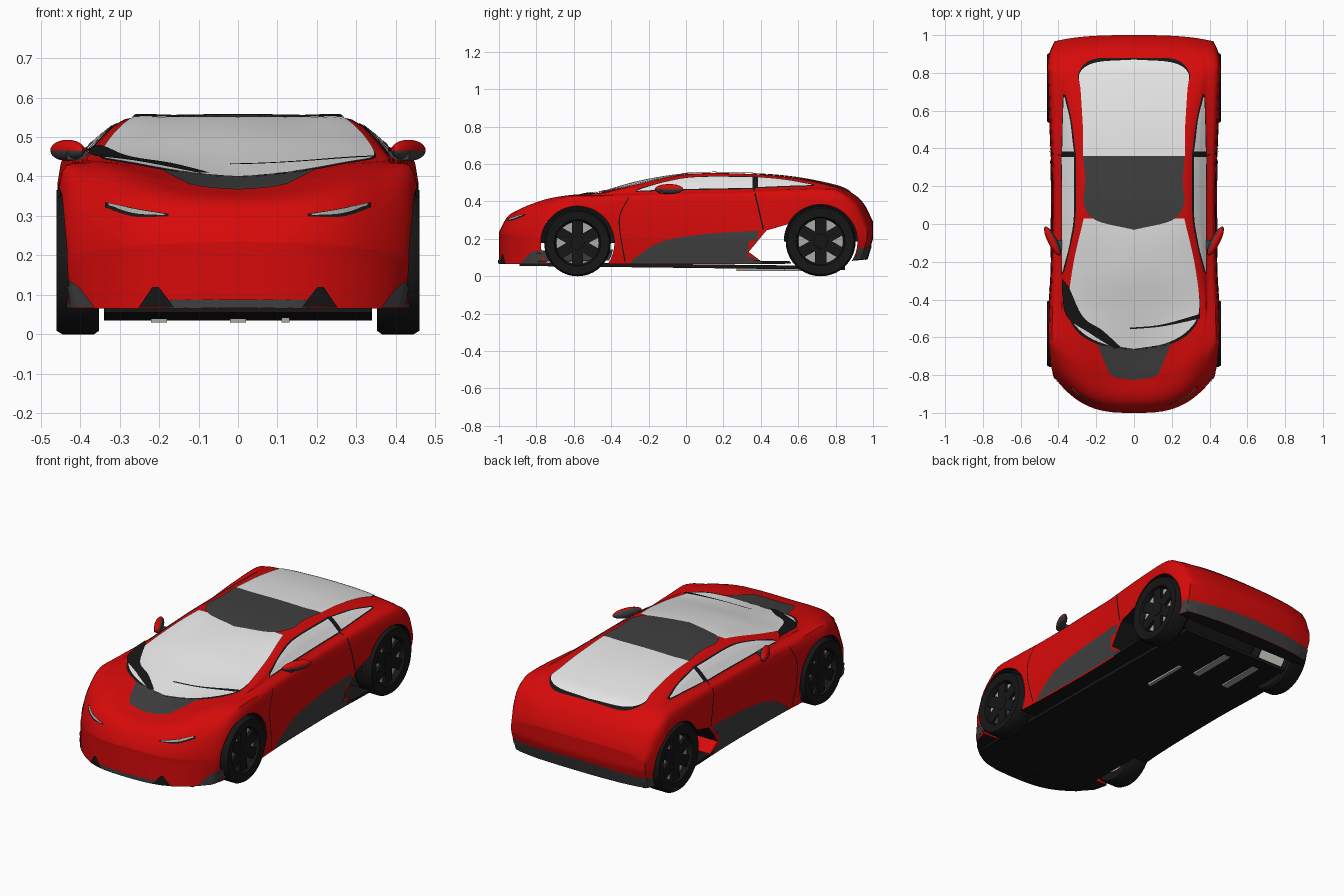
import bpy, bmesh, math
from mathutils import Vector, Matrix
from mathutils.bvhtree import BVHTree

if "Cube" in bpy.data.objects:
    bpy.data.objects.remove(bpy.data.objects["Cube"])


def material(name, rgb):
    m = bpy.data.materials.new(name)
    m.use_nodes = True
    m.diffuse_color = (*rgb, 1)
    m.node_tree.nodes["Principled BSDF"].inputs["Base Color"].default_value = (*rgb, 1)
    return m


RED = material("red paint", (.68, .003, .003))
GLASS = material("pale glass", (.8, .8, .8))
GREY = material("dark grey trim", (.05, .05, .05))
BLACK = material("black", (.008, .008, .008))
SILVER = material("silver", (.4, .4, .38))


def finish(name, bm, *mats, angle=35):
    mesh = bpy.data.meshes.new(name)
    bm.to_mesh(mesh)
    bm.free()
    ob = bpy.data.objects.new(name, mesh)
    bpy.context.collection.objects.link(ob)
    for m in mats:
        mesh.materials.append(m)
    shade(ob, angle)
    return ob


def shade(ob, angle):
    for o in bpy.context.selected_objects:
        o.select_set(False)
    ob.select_set(True)
    bpy.context.view_layer.objects.active = ob
    bpy.ops.object.shade_smooth_by_angle(angle=math.radians(angle))


def smooth(xs, ys, x):
    """Smooth curve through the points (xs, ys)."""
    n = len(xs)
    i = max(0, min(n - 2, sum(1 for v in xs if v <= x) - 1))
    slope = lambda k: ((ys[min(k + 1, n - 1)] - ys[max(k - 1, 0)])
                       / (xs[min(k + 1, n - 1)] - xs[max(k - 1, 0)]))
    h = xs[i + 1] - xs[i]
    u = (x - xs[i]) / h
    return ((1 + 2 * u) * (1 - u) ** 2 * ys[i] + u * (1 - u) ** 2 * h * slope(i)
            + u * u * (3 - 2 * u) * ys[i + 1] + u * u * (u - 1) * h * slope(i + 1))


def path(points, steps):
    """Resample a short list of points as a smooth path."""
    ks = range(len(points))
    return [tuple(smooth(ks, c, s / steps) for c in zip(*points))
            for s in range((len(points) - 1) * steps + 1)]


def add_grid(bm, rows):
    vs = [[bm.verts.new(p) if p is not None else None for p in r] for r in rows]
    for a, b in zip(vs, vs[1:]):
        for q in zip(a, a[1:], b[1:], b):
            if None not in q:
                bm.faces.new(q)


# Body curves along the length: widths and heights of the section
T = [-1, -.95, -.82, -.66, -.45, -.25, 0, .25, .55, .8, .88, .95, 1]
WIDE = [.425, .443, .452, .458, .453, .442, .437, .437, .45, .46, .46, .445, .42]
SHOULDER = [.205, .315, .385, .41, .41, .41, .415, .42, .435, .435, .41, .36, .265]
BELT = [.34, .35, .365, .38, .388, .388, .387, .387, .385, .385, .38, .36, .33]
BELT_Z = [.216, .328, .4, .43, .437, .445, .455, .46, .472, .468, .435, .38, .28]
RAIL = [.26, .27, .28, .31, .362, .337, .295, .29, .305, .335, .325, .3, .26]
RAIL_Z = [.226, .335, .402, .43, .447, .487, .537, .543, .525, .478, .44, .385, .287]
MID_Z = [.235, .325, .365, .396, .45, .506, .546, .55, .532, .485, .45, .39, .292]


def place(t, x, z):
    """Round the nose and tail in plan and tuck the tail in below."""
    ease = lambda u: u * u * (3 - 2 * u) if u > 0 else 0
    side = (abs(x) / .45) ** 3
    tail = ease((t - .7) / .3)
    return Vector((x, t + .23 * ease((-t - .5) * 2) * side - tail * (.04 * side + .3 * max(0, .2 - z)), z))


def section(t):
    w, s, b, bz, r, rz, cz = (smooth(T, c, t) for c in
                              (WIDE, SHOULDER, BELT, BELT_Z, RAIL, RAIL_Z, MID_Z))
    low = .065 + .025 * max(0, t) ** 4
    half = [(w * .97, low), (w * .99, min(.15, s * .55)), (w, min(.23, s * .8)), (w * .975, s),
            (b, bz), (r, rz), (r * .55, rz * .35 + cz * .65)]
    return path(half + [(0, cz)] + [(-x, z) for x, z in reversed(half)], 4)


def across(t, x, z):
    return [place(t, x * (1 - k / 8), z) for k in range(17)]


# Closed body shell: skin, underside and both end faces
stations = [-1 + k / 50 for k in range(101)]
sections = [section(t) for t in stations]
bm = bmesh.new()
add_grid(bm, [[place(t, *p) for p in s] for t, s in zip(stations, sections)])
add_grid(bm, [across(t, *s[0]) for t, s in zip(stations, sections)])
for k in (0, -1):
    middle = len(sections[k]) // 2
    add_grid(bm, [across(stations[k], *p) for p in sections[k][:middle + 1]])
bmesh.ops.remove_doubles(bm, verts=bm.verts, dist=1e-5)
bmesh.ops.dissolve_degenerate(bm, edges=bm.edges, dist=1e-6)
bmesh.ops.recalc_face_normals(bm, faces=bm.faces)
body = finish("body", bm, RED, BLACK)

# Wheel arches and side scoops cut through the shell
WHEELS = {"front": (-.58, .178), "rear": (.72, .187)}
ARCH = .197
scoop = [(.4, .082), (.335, .13), (.43, .245), (.62, .3), (.62, .082)]
outlines = [scoop]
for y, r in WHEELS.values():
    turn = [math.tau * (k + .5) / 48 for k in range(48)]
    outlines.append([(y + ARCH * math.cos(a), r + ARCH * math.sin(a)) for a in turn])
for outline in outlines:
    bm = bmesh.new()
    face = bm.faces.new([bm.verts.new((-.7, y, z)) for y, z in outline])
    new = bmesh.ops.extrude_face_region(bm, geom=[face])["geom"]
    bmesh.ops.translate(bm, vec=(1.4, 0, 0), verts=[v for v in new if isinstance(v, bmesh.types.BMVert)])
    bmesh.ops.recalc_face_normals(bm, faces=bm.faces)
    cutter = finish("arch_cutter", bm)
    cutter.hide_render = True
    cut = body.modifiers.new("cut", "BOOLEAN")
    cut.operation, cut.solver, cut.object = "DIFFERENCE", "EXACT", cutter
    bpy.context.view_layer.objects.active = body
    bpy.ops.object.modifier_apply(modifier="cut")
    bpy.data.objects.remove(cutter)
for f in body.data.polygons:
    n, c = f.normal, f.center
    inside = abs(n.x) < .35 and n.z < .3 and -.79 < c.y < .93 and c.z < .395
    ledge = .34 < c.y < .6 and c.z < .09
    f.material_index = int(inside or ledge or n.z < -.6)
shade(body, 35)

bm = bmesh.new()
bm.from_mesh(body.data)
tree = BVHTree.FromBMesh(bm)
bm.free()

# Direction of view and the spot it starts from, for laying plates on the body
VIEWS = {"top": ((0, 0, -1), lambda u, v: (u, v, 2)),
         "front": ((0, 1, 0), lambda u, v: (u, -2, v)),
         "back": ((0, -1, 0), lambda u, v: (u, 2, v)),
         "left": ((-1, 0, 0), lambda u, v: (2, u, v)),
         "right": ((1, 0, 0), lambda u, v: (-2, u, v))}


def project(view, u, v, lift):
    ray, start = VIEWS[view]
    hit, normal, _, _ = tree.ray_cast(Vector(start(u, v)), Vector(ray))
    if hit is None or (view in ("left", "right") and abs(hit.x) < .2):
        return None
    return hit + normal * lift


def plate(name, view, a, b, mat, lift=.004):
    """Thin panel on the body between two edge paths."""
    bm = bmesh.new()
    add_grid(bm, [[project(view, *Vector(p).lerp(Vector(q), k / 16), lift) for k in range(17)]
                  for p, q in zip(path(a, 8), path(b, 8))])
    bm.normal_update()
    ray = Vector(VIEWS[view][0])
    bmesh.ops.reverse_faces(bm, faces=[f for f in bm.faces if f.normal.dot(ray) > 0])
    finish(name, bm, mat)


def mirror(points):
    return [(-u, v) for u, v in points]


def centre_plate(name, edge, mat, lift):
    plate(name, "top", edge, mirror(edge), mat, lift)


# Glass, roof and bonnet panels
centre_plate("bonnet_panel", [(0, -.825), (.1, -.81), (.14, -.77), (.2, -.62)], GREY, .003)
centre_plate("windscreen_seal", [(0, -.67), (.18, -.64), (.3, -.57), (.35, -.45), (.322, -.24)], BLACK, .003)
centre_plate("windscreen", [(0, -.66), (.17, -.63), (.29, -.56), (.345, -.45), (.322, -.22), (.265, .03)], GLASS, .005)
centre_plate("rear_glass_seal", [(.262, .36), (.264, .5), (.278, .7), (.293, .8), (.21, .872), (0, .875)], BLACK, .003)
centre_plate("rear_glass", [(.268, .35), (.27, .5), (.282, .7), (.286, .8), (.2, .853), (0, .868)], GLASS, .005)
centre_plate("roof_panel", [(0, -.03), (.2, .02), (.262, .1), (.258, .22), (.268, .36)], GREY, .007)

# Side windows, seams and lower trim
for side in ("left", "right"):
    def panel(name, a, b, mat, lift=.004):
        plate(side + "_" + name, side, a, b, mat, lift)

    panel("window_frame", [(-.27, .45), (-.1, .456), (.06, .46), (.37, .465)],
          [(-.25, .469), (-.1, .508), (.06, .532), (.37, .533)], BLACK, .002)
    panel("window", [(-.26, .454), (-.1, .461), (.06, .465), (.355, .47)],
          [(-.24, .465), (-.1, .504), (.06, .527), (.355, .528)], GLASS)
    panel("quarter_frame", [(.37, .469), (.53, .476), (.685, .481)],
          [(.37, .532), (.53, .517), (.685, .49)], BLACK, .002)
    panel("quarter_window", [(.385, .474), (.53, .48), (.67, .484)],
          [(.385, .527), (.53, .513), (.67, .488)], GLASS)
    panel("rear_seam", [(.36, .465), (.41, .25)], [(.368, .465), (.418, .25)], BLACK, .003)
    panel("front_seam", [(-.31, .42), (-.36, .3), (-.33, .08)], [(-.304, .42), (-.354, .3), (-.324, .08)], BLACK, .003)
    panel("sill_trim", [(-.3, .07), (-.1, .07), (.1, .07), (.4, .07)],
          [(-.28, .095), (-.13, .185), (.1, .225), (.43, .246)], GREY)
    panel("tail_trim", [(.9, .09), (.97, .09)], [(.9, .15), (.98, .155)], GREY)

# Front and rear bumper details
for side, flip in (("left", list), ("right", mirror)):
    def nose(name, a, b, mat, lift=.004):
        plate(side + "_" + name, "front", flip(a), flip(b), mat, lift)

    nose("corner_trim", [(.36, .068), (.44, .068)], [(.4, .12), (.445, .15)], GREY)
    nose("intake", [(.16, .068), (.25, .068)], [(.2, .12), (.215, .12)], BLACK, .005)
    nose("lamp_surround", [(.175, .298), (.26, .297), (.335, .32)], [(.175, .304), (.26, .318), (.335, .333)], BLACK, .003)
    nose("headlamp", [(.185, .3), (.26, .305), (.325, .325)], [(.185, .303), (.26, .316), (.325, .331)], SILVER, .005)
plate("front_lip", "front", [(-.18, .067), (.18, .067)], [(-.17, .088), (.17, .088)], GREY)
plate("rear_valance", "back", [(-.43, .091), (0, .091), (.43, .091)], [(-.43, .15), (0, .168), (.43, .15)], GREY)

# Wipers at the foot of the windscreen
plate("wide_wiper", "top", [(-.375, -.29), (-.36, -.48), (-.23, -.58), (-.1, -.66)],
      [(-.345, -.33), (-.27, -.49), (-.17, -.56), (-.07, -.65)], BLACK, .009)
plate("thin_wiper", "top", [(-.02, -.555), (.15, -.54), (.35, -.5)], [(-.02, -.547), (.15, -.53), (.35, -.475)], BLACK, .009)


def box(name, centre, size, mat, spin=Matrix()):
    bm = bmesh.new()
    bmesh.ops.create_cube(bm, size=1, matrix=Matrix.Translation(centre) @ spin @ Matrix.Diagonal((*size, 1)))
    return finish(name, bm, mat)


# Floor pan, sloping down to the rear, and underside rails
box("floor_pan", (0, -.02, .055), (.68, 1.74, .02), BLACK, Matrix.Rotation(-.012, 4, "X"))
for k, (x, y, width) in enumerate(((-.2, .65, .04), (0, .65, .04), (.12, .4, .02))):
    box(f"floor_rail_{k}", (x, y, .037), (width, .26, .015), SILVER)


def lathe(name, profile, y, z, side, mat, sweep=math.tau):
    """Turn a (radius, x) profile about a wheel axle."""
    bm = bmesh.new()
    rings = [[(side * x, y + r * math.cos(a), z + r * math.sin(a)) for r, x in profile]
             for a in (sweep * k / 40 for k in range(41))]
    add_grid(bm, rings)
    bmesh.ops.remove_doubles(bm, verts=bm.verts, dist=1e-5)
    bmesh.ops.recalc_face_normals(bm, faces=bm.faces)
    finish(name, bm, mat)


for side, label in ((1, "left"), (-1, "right")):
    # Wheels: tyre, pale dish, dark spokes and hub, under a dark arch liner
    for end, (y, r) in WHEELS.items():
        name = f"{end}_{label}_"
        lathe(name + "tyre", [(r * .66, .36), (r * .95, .352), (r, .365), (r, .445), (r * .95, .46),
                              (r * .7, .455), (r * .64, .43), (r * .66, .36)], y, r, side, BLACK)
        lathe(name + "dish", [(0, .425), (r * .66, .425), (r * .66, .365), (0, .365)], y, r, side, SILVER)
        lathe(name + "hub", [(0, .447), (r * .2, .445), (r * .24, .425)], y, r, side, BLACK)
        lathe(name + "liner", [(r * .9, .39), (ARCH, .41), (ARCH, .36), (r * .9, .39)], y, r, side, BLACK, math.pi)
        for k in range(6):
            spin = Matrix.Rotation(math.tau * k / 6, 4, "X")
            at = Vector((side * .433, y, r)) + spin @ Vector((0, 0, r * .4))
            box(f"{name}spoke_{k}", at, (.02, .06, r * .62), BLACK, spin)

    # Door mirrors: red cap, dark base and inner face, on a short arm
    bm = bmesh.new()
    bmesh.ops.create_uvsphere(bm, u_segments=20, v_segments=12, radius=1)
    for f in bm.faces:
        c = f.calc_center_median()
        f.material_index = int(c.z < .05 or c.y > .4)
    swing = Matrix.Rotation(side * math.radians(63), 4, "Z")
    if side < 0:
        swing = swing @ Matrix.Rotation(math.pi, 4, "Z") @ Matrix.Diagonal((1, -1, 1, 1))
    bm.transform(Matrix.Translation((side * .432, -.09, .466)) @ swing @ Matrix.Diagonal((.085, .024, .027, 1)))
    bmesh.ops.recalc_face_normals(bm, faces=bm.faces)
    finish(label + "_mirror", bm, RED, GREY)
    box(label + "_mirror_arm", (side * .403, -.11, .453), (.06, .05, .022), GREY)
